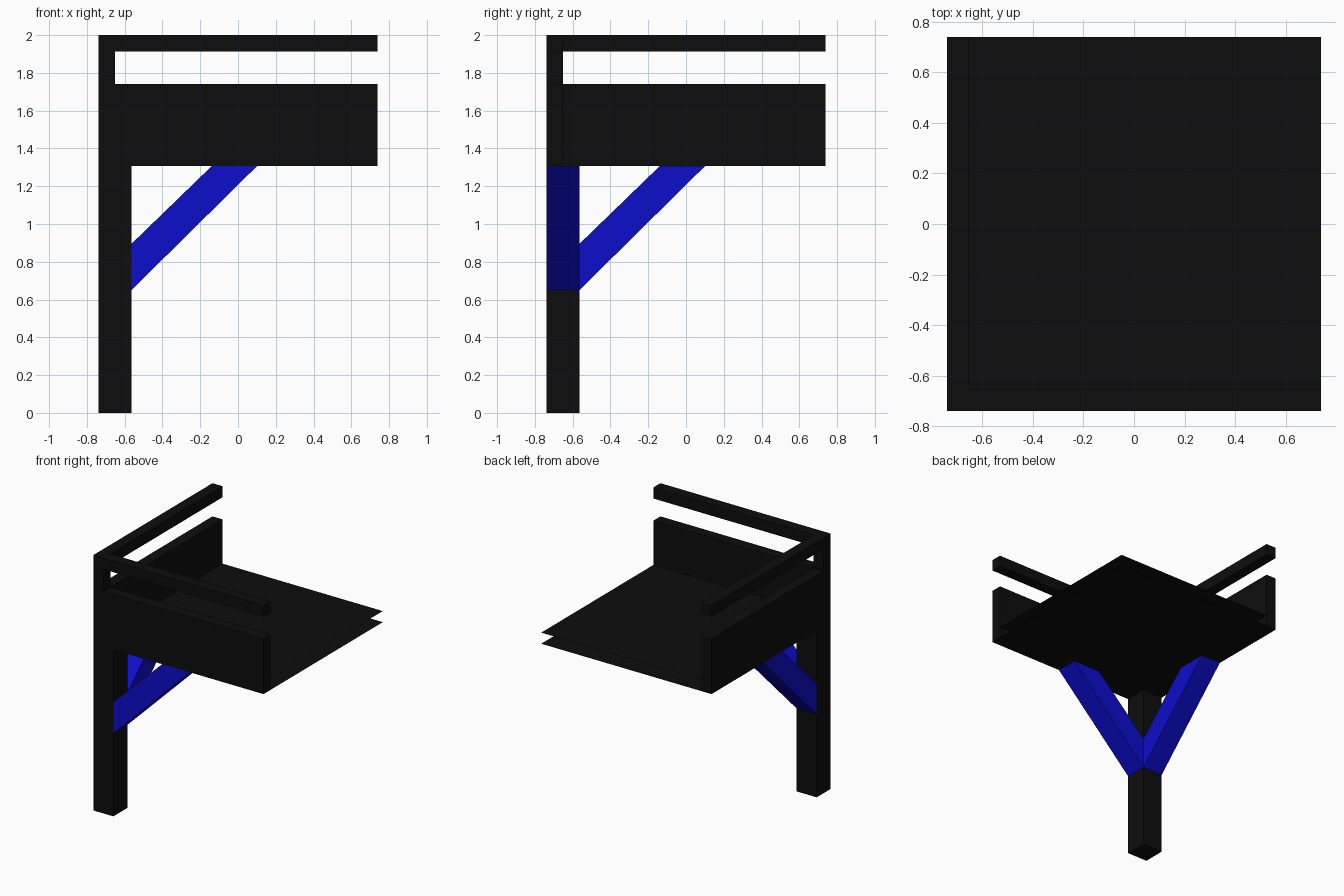
import bpy, bmesh
from mathutils import Vector

cube = bpy.data.objects.get("Cube")
if cube:
    bpy.data.objects.remove(cube, do_unlink=True)

E = 0.738            # half width of the platform
T = 0.087            # panel and rail thickness
POST = -E + 2 * T    # inner face of the post
DECK = 1.306         # underside of the platform
WALL_TOP = 1.74
TOP = 2.0


def material(name, colour):
    m = bpy.data.materials.new(name)
    m.use_nodes = True
    m.diffuse_color = colour
    m.node_tree.nodes["Principled BSDF"].inputs["Base Color"].default_value = colour
    return m


black = material("black", (0.004, 0.004, 0.004, 1))
blue = material("blue", (0.004, 0.004, 0.604, 1))


def prism(name, points, sweep, mat):
    """Flat profile, swept along a vector (or left as a sheet)."""
    bm = bmesh.new()
    face = bm.faces.new([bm.verts.new(p) for p in points])
    if sweep:
        out = bmesh.ops.extrude_face_region(bm, geom=[face], use_keep_orig=True)
        verts = [g for g in out["geom"] if isinstance(g, bmesh.types.BMVert)]
        bmesh.ops.translate(bm, verts=verts, vec=Vector(sweep))
        bmesh.ops.recalc_face_normals(bm, faces=bm.faces)
    mesh = bpy.data.meshes.new(name)
    bm.to_mesh(mesh)
    bm.free()
    mesh.materials.append(mat)
    obj = bpy.data.objects.new(name, mesh)
    bpy.context.collection.objects.link(obj)
    return obj


def square(lo, hi, z):
    return [(lo, lo, z), (hi, lo, z), (hi, hi, z), (lo, hi, z)]


def corner(z):
    """L-shaped outline along the front and the post side."""
    i = -E + T
    return [(-E, -E, z), (E, -E, z), (E, i, z), (i, i, z), (i, E, z), (-E, E, z)]


# Post, with its thinner extension between the panels and rails
prism("post", square(-E, POST, 0), (0, 0, DECK), black)
prism("rail_post", square(-E, -E + T, WALL_TOP), (0, 0, TOP - T - WALL_TOP), black)

# Side panels and handrails
prism("side_panels", corner(DECK), (0, 0, WALL_TOP - DECK), black)
prism("handrails", corner(TOP - T), (0, 0, T), black)

# Open-edged platform made of two sheets
prism("deck_top", square(-E, E, DECK + T), None, black)
prism("deck_underside", square(E, -E, DECK), None, black).data.flip_normals()

# Diagonal braces, one along each side
profile = [(POST, 0.65), (0.10, DECK), (-0.14, DECK), (POST, 0.895)]
prism("front_brace", [(a, -E, z) for a, z in profile], (0, 2 * T, 0), blue)
prism("side_brace", [(-E, a, z) for a, z in profile], (2 * T, 0, 0), blue)
